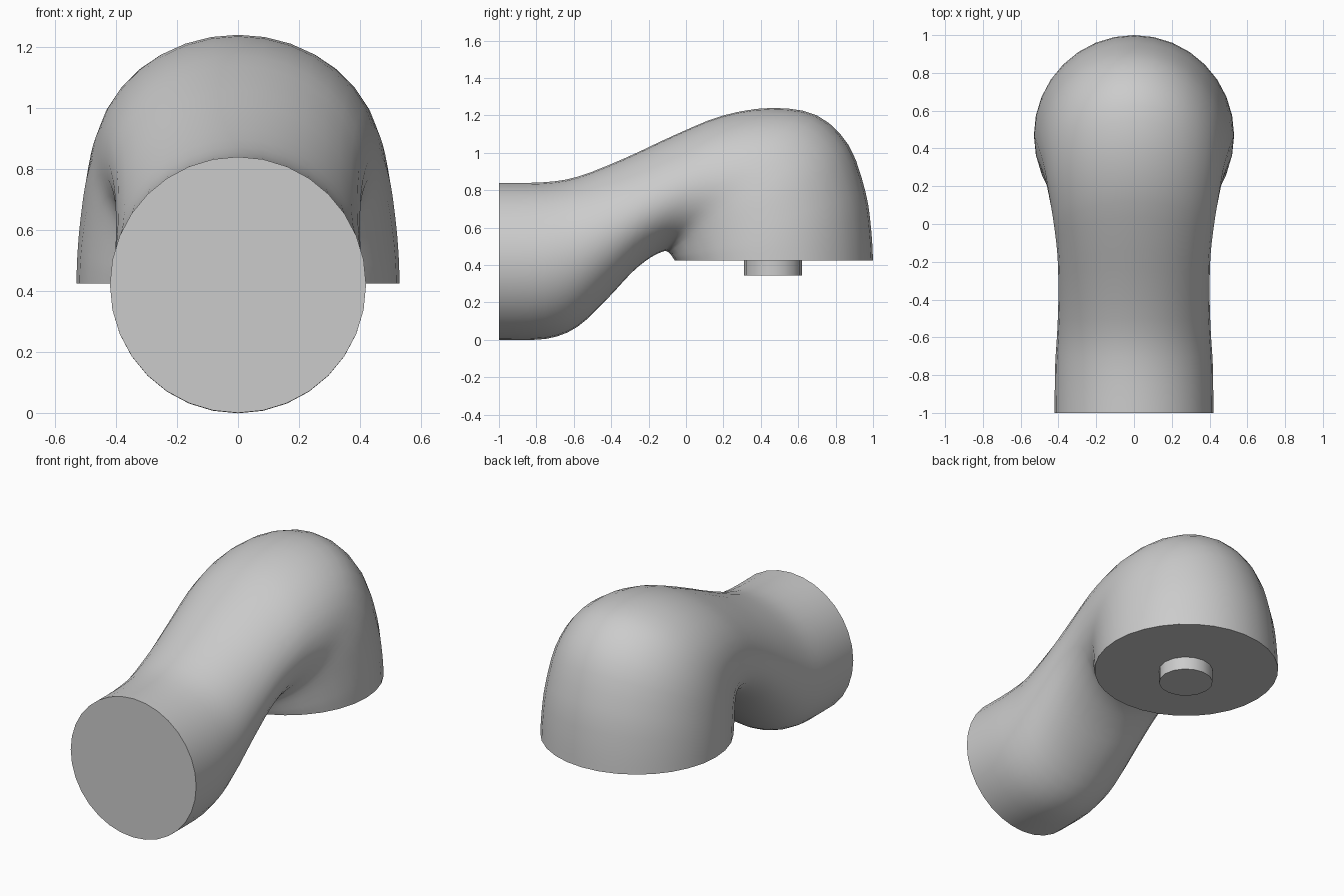
import bpy, bmesh, math
from mathutils import Vector

if "Cube" in bpy.data.objects:
    bpy.data.objects.remove(bpy.data.objects["Cube"])

grey = bpy.data.materials.new("plain_grey")
grey.use_nodes = True
grey.diffuse_color = (0.6, 0.6, 0.6, 1)
grey.node_tree.nodes["Principled BSDF"].inputs["Base Color"].default_value = grey.diffuse_color

SIDES = 32
STEPS = 3
HEAD_Y, BASE_Z, PIN_R = 0.465, 0.425, 0.155

# Cross-sections along the bend: lower y, lower z, upper y, upper z, half width
SECTIONS = [
    (-1.0, 0.0, -1.0, 0.84, 0.42),
    (-0.75, 0.005, -0.77, 0.842, 0.418),
    (-0.58, 0.07, -0.58, 0.872, 0.407),
    (-0.42, 0.22, -0.33, 0.97, 0.40),
    (-0.29, 0.36, -0.05, 1.10, 0.405),
    (-0.19, 0.44, 0.20, 1.20, 0.425),
    (-0.12, 0.473, 0.46, 1.24, 0.452),
    (-0.10, 0.472, 0.70, 1.20, 0.475),
    (-0.09, 0.465, 0.87, 1.04, 0.50),
    (-0.08, 0.455, 0.96, 0.79, 0.518),
    (-0.07, 0.44, 0.99, 0.59, 0.527),
    (-0.06, 0.425, 1.0, 0.425, 0.53),
]


def spline(a, b, c, d, t):
    """Smooth blend between sections b and c."""
    return [0.5 * (2 * q + (r - p) * t + (2 * p - 5 * q + 4 * r - s) * t ** 2
                   + (3 * q - p - 3 * r + s) * t ** 3)
            for p, q, r, s in zip(a, b, c, d)]


def add_loop(bm, center, u, v, sides):
    """Closed elliptical loop of vertices spanned by u and v."""
    return [bm.verts.new(center + u * math.cos(a) + v * math.sin(a))
            for a in (math.tau * i / sides for i in range(sides))]


def skin(bm, a, b):
    """Quads between two loops of equal size."""
    n = len(a)
    for i in range(n):
        bm.faces.new((a[i], a[(i + 1) % n], b[(i + 1) % n], b[i]))


def loop_edges(bm, loop):
    n = len(loop)
    edges = []
    for i in range(n):
        pair = (loop[i], loop[(i + 1) % n])
        edges.append(bm.edges.get(pair) or bm.edges.new(pair))
    return edges


def finish(bm, name):
    bmesh.ops.recalc_face_normals(bm, faces=bm.faces[:])
    mesh = bpy.data.meshes.new(name)
    bm.to_mesh(mesh)
    bm.free()
    mesh.materials.append(grey)
    obj = bpy.data.objects.new(name, mesh)
    bpy.context.collection.objects.link(obj)
    bpy.ops.object.select_all(action='DESELECT')
    bpy.context.view_layer.objects.active = obj
    obj.select_set(True)
    bpy.ops.object.shade_smooth_by_angle(angle=math.radians(40))
    return obj


# Bent body: tube swelling into a domed, downward-facing head
bm = bmesh.new()
rows = []
last = len(SECTIONS) - 1
for i in range(last):
    near = [SECTIONS[min(max(i + k, 0), last)] for k in (-1, 0, 1, 2)]
    rows += [spline(*near, s / STEPS) for s in range(STEPS)]
rows.append(SECTIONS[-1])

loops = []
for ly, lz, uy, uz, width in rows:
    low, high = Vector((0, ly, lz)), Vector((0, uy, uz))
    loops.append(add_loop(bm, (low + high) / 2, Vector((width, 0, 0)),
                          (high - low) / 2, SIDES))
for a, b in zip(loops, loops[1:]):
    skin(bm, a, b)
bm.faces.new(loops[-1])

# Shallow eight-sided socket in the front end
outer, inner = [add_loop(bm, Vector((0, y, 0.423)), Vector((r, 0, 0)),
                         Vector((0, 0, r)), 8)
                for y, r in ((-1.0, PIN_R), (-0.97, PIN_R - 0.004))]
skin(bm, outer, inner)
bm.faces.new(inner)
bmesh.ops.bridge_loops(bm, edges=loop_edges(bm, loops[0]) + loop_edges(bm, outer))
finish(bm, "bent_body")

# Short round pin under the head
bm = bmesh.new()
ends = [add_loop(bm, Vector((0, HEAD_Y, z)), Vector((PIN_R, 0, 0)),
                 Vector((0, PIN_R, 0)), 16) for z in (0.345, BASE_Z + 0.02)]
skin(bm, *ends)
for end in ends:
    bm.faces.new(end)
finish(bm, "locating_pin")
